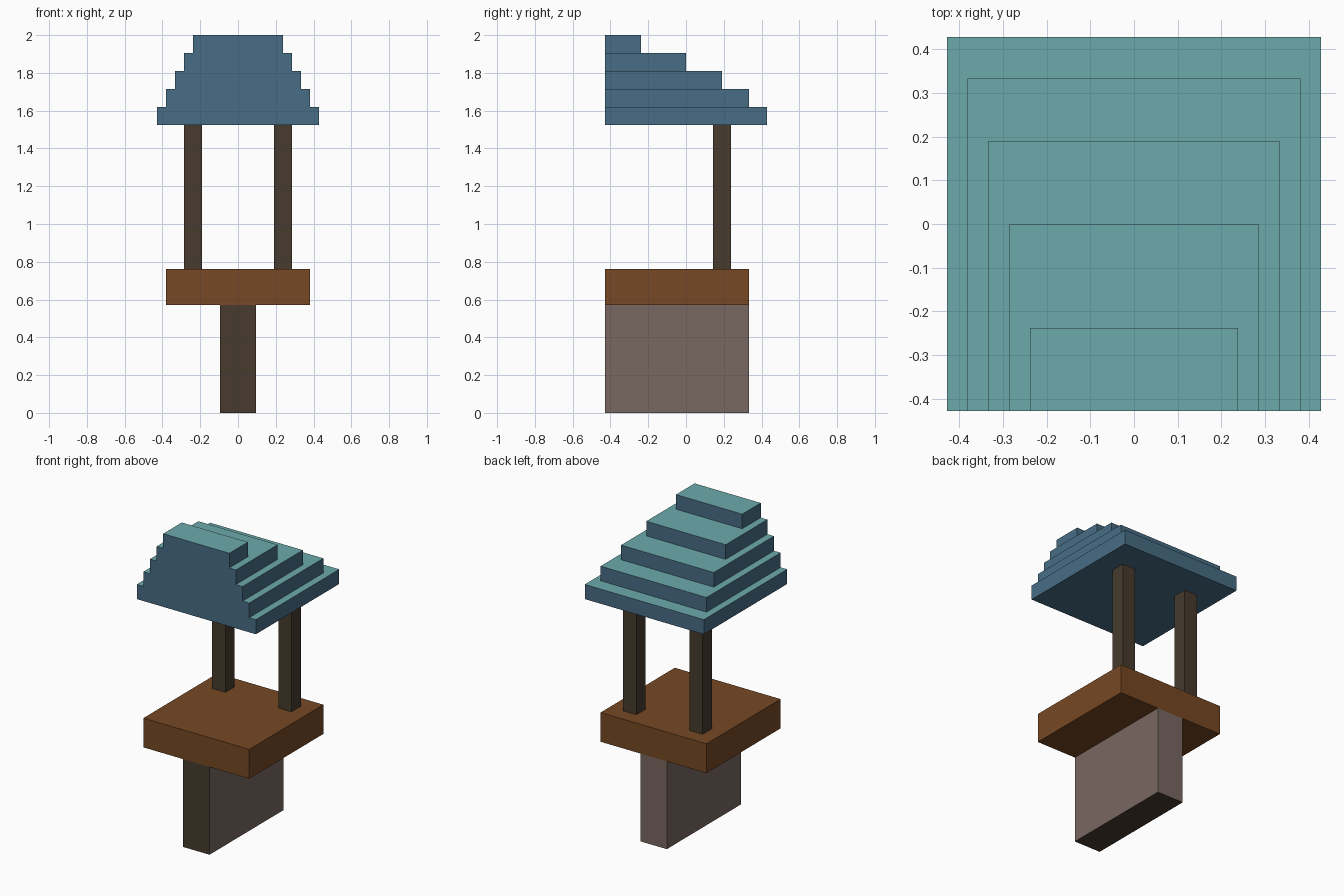
import bpy
import bmesh

if "Cube" in bpy.data.objects:
    bpy.data.objects.remove(bpy.data.objects["Cube"])

U = 2 / 42  # grid unit: the model is 42 units tall


def material(name, rgb):
    """Flat colour from 0-255 sRGB values."""
    mat = bpy.data.materials.new(name)
    linear = [((c / 255 + 0.055) / 1.055) ** 2.4 for c in rgb]
    mat.diffuse_color = (*linear, 1)
    mat.use_nodes = True
    mat.node_tree.nodes["Principled BSDF"].inputs["Base Color"].default_value = mat.diffuse_color
    return mat


def box(name, x, y, z, mats, rule=lambda n: 0):
    """Box from (min, max) ranges in units; rule picks a material by face normal."""
    bm = bmesh.new()
    bmesh.ops.create_cube(bm, size=1)
    for v in bm.verts:
        for i, (lo, hi) in enumerate((x, y, z)):
            v.co[i] = (hi if v.co[i] > 0 else lo) * U
    bm.normal_update()
    for f in bm.faces:
        f.material_index = rule(f.normal)
    mesh = bpy.data.meshes.new(name)
    bm.to_mesh(mesh)
    bm.free()
    for m in mats:
        mesh.materials.append(m)
    obj = bpy.data.objects.new(name, mesh)
    bpy.context.collection.objects.link(obj)
    return obj


dark_wood = material("dark wood", (71, 59, 46))
grey_wood = material("grey wood", (121, 103, 97))
brown_wood = material("brown wood", (118, 72, 35))
blue = material("roof blue", (71, 109, 133))
teal = material("roof teal", (108, 170, 171))

# Base panel: dark front and underside, grey sides and back
box("base", (-2, 2), (-9, 7), (0, 12), [grey_wood, dark_wood],
    lambda n: 1 if n.y < -0.5 or n.z < -0.5 else 0)

# Platform
box("platform", (-8, 8), (-9, 7), (12, 16), [brown_wood])

# Pair of posts
for side, x in (("left", (-6, -4)), ("right", (4, 6))):
    box(f"{side}_post", x, (3, 5), (16, 32), [dark_wood])

# Stepped roof, flush at the front, with teal tops
for i, back in enumerate((9, 7, 4, 0, -5)):
    half = 9 - i
    box(f"roof_step_{i + 1}", (-half, half), (-9, back),
        (32 + 2 * i, 34 + 2 * i), [blue, teal],
        lambda n: 1 if n.z > 0.5 else 0)
